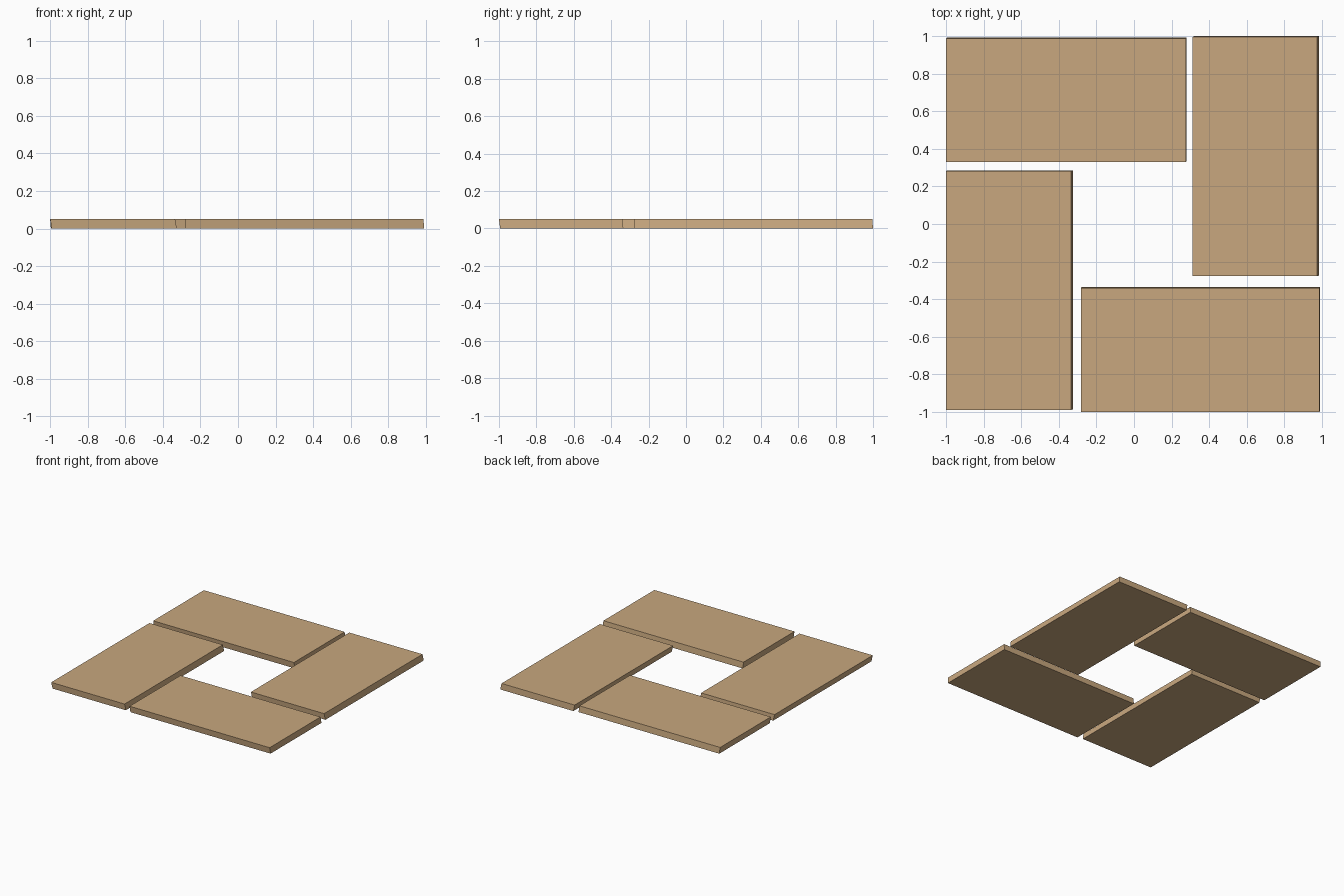
import bpy

if "Cube" in bpy.data.objects:
    bpy.data.objects.remove(bpy.data.objects["Cube"])

THICK = 0.05
wood = bpy.data.materials.new("tan_wood")
wood.diffuse_color = (0.58, 0.39, 0.21, 1)
wood.use_nodes = True
wood.node_tree.nodes["Principled BSDF"].inputs["Base Color"].default_value = wood.diffuse_color


def plank(name, x0, x1, y0, y1, lean):
    """Flat board given by its top outline; the underside is offset by lean."""
    bpy.ops.mesh.primitive_cube_add(size=1)
    ob = bpy.context.object
    ob.name = name
    for v in ob.data.vertices:
        top = v.co.z > 0
        dx, dy = (0, 0) if top else lean
        v.co = ((x1 if v.co.x > 0 else x0) + dx,
                (y1 if v.co.y > 0 else y0) + dy,
                THICK if top else 0)
    ob.data.materials.append(wood)


# Four boards in a pinwheel around a square opening, edges slightly slanted
plank("back_plank", -1.0, 0.276, 0.33, 0.986, (0.004, 0.006))
plank("right_plank", 0.312, 0.975, -0.278, 0.996, (0.009, 0.004))
plank("front_plank", -0.283, 0.987, -1.0, -0.341, (0.004, 0.006))
plank("left_plank", -1.0, -0.335, -0.99, 0.282, (0.009, 0.004))
